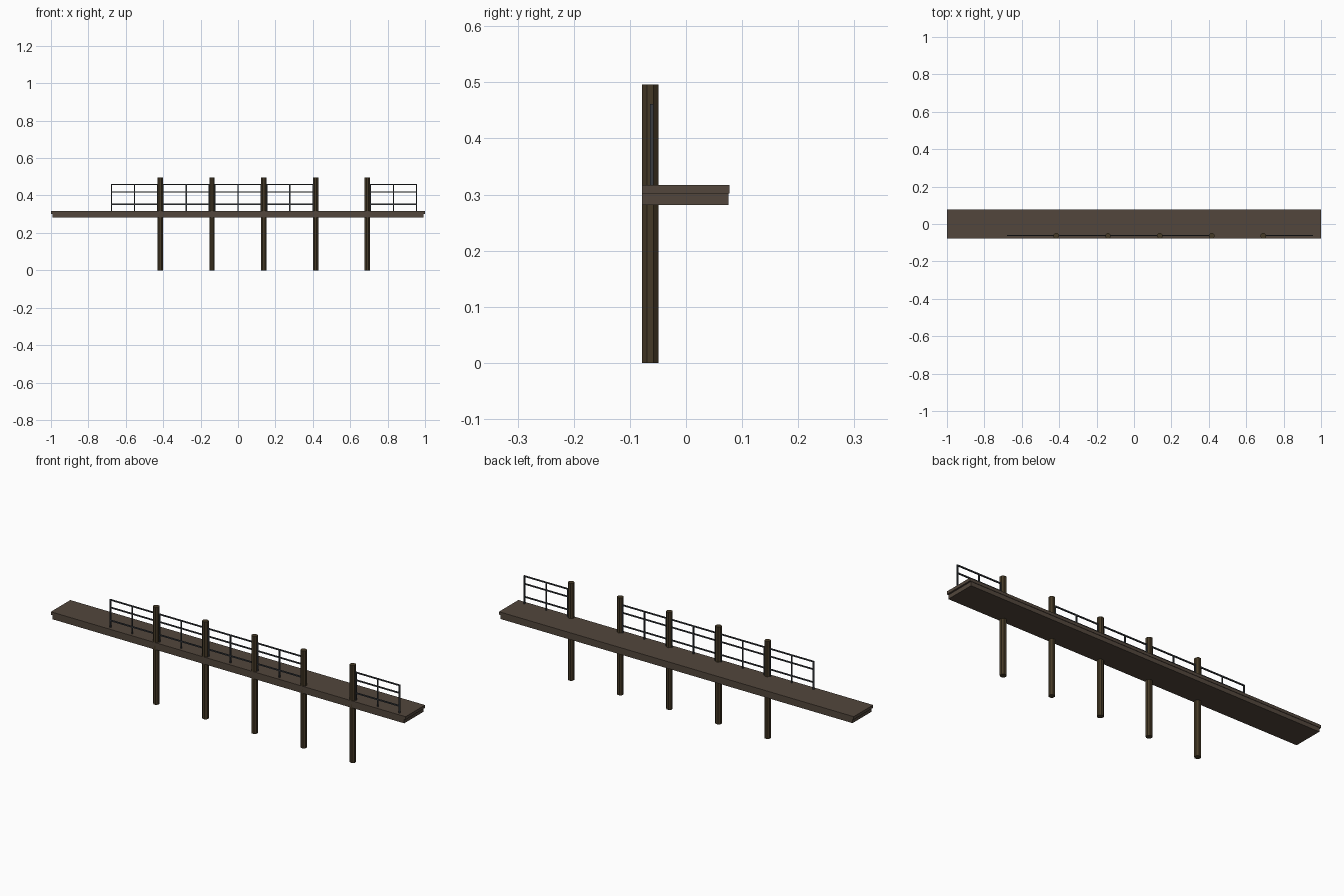
import bpy, math

if "Cube" in bpy.data.objects:
    bpy.data.objects.remove(bpy.data.objects["Cube"])

def material(name, rgb):
    m = bpy.data.materials.new(name)
    m.diffuse_color = (*rgb, 1)
    m.use_nodes = True
    m.node_tree.nodes["Principled BSDF"].inputs["Base Color"].default_value = m.diffuse_color
    return m

deck_mat = material("deck_wood", (0.085, 0.062, 0.045))
post_mat = material("post_wood", (0.06, 0.042, 0.02))
rail_mat = material("rail_metal", (0.04, 0.045, 0.052))

def box(name, lo, hi, mat):
    bpy.ops.mesh.primitive_cube_add(size=1, location=[(a + b) / 2 for a, b in zip(lo, hi)])
    o = bpy.context.object
    o.name = name
    o.scale = [b - a for a, b in zip(lo, hi)]
    o.data.materials.append(mat)
    return o

# Walkway: top slab over a slightly smaller beam
box("deck_top", (-1, -0.0785, 0.302), (1, 0.0775, 0.317), deck_mat)
box("deck_beam", (-0.992, -0.078, 0.281), (0.992, 0.0755, 0.302), deck_mat)

# Octagonal mooring posts along the front edge
APOTHEM, POST_Y, PITCH = 0.0145, -0.0635, 0.277
for i in range(5):
    bpy.ops.mesh.primitive_cylinder_add(
        vertices=8, radius=APOTHEM / math.cos(math.pi / 8), depth=0.496,
        location=(-0.416 + i * PITCH, POST_Y, 0.248), rotation=(0, 0, math.pi / 8))
    o = bpy.context.object
    o.name = f"post_{i + 1}"
    o.data.materials.append(post_mat)

# Railing panels between posts, with one bay left open
HALF, RAIL_Y, T = 0.123, -0.061, 0.003
for c in (-2, -1, 0, 1, 3):
    cx = c * PITCH
    for k in (-1, 0, 1):
        x = cx + k * HALF
        box("rail_upright", (x - T, RAIL_Y - T, 0.315), (x + T, RAIL_Y + T, 0.461), rail_mat)
    for z in (0.353, 0.419, 0.458):
        box("rail_bar", (cx - HALF, RAIL_Y - T, z - T), (cx + HALF, RAIL_Y + T, z + T), rail_mat)
